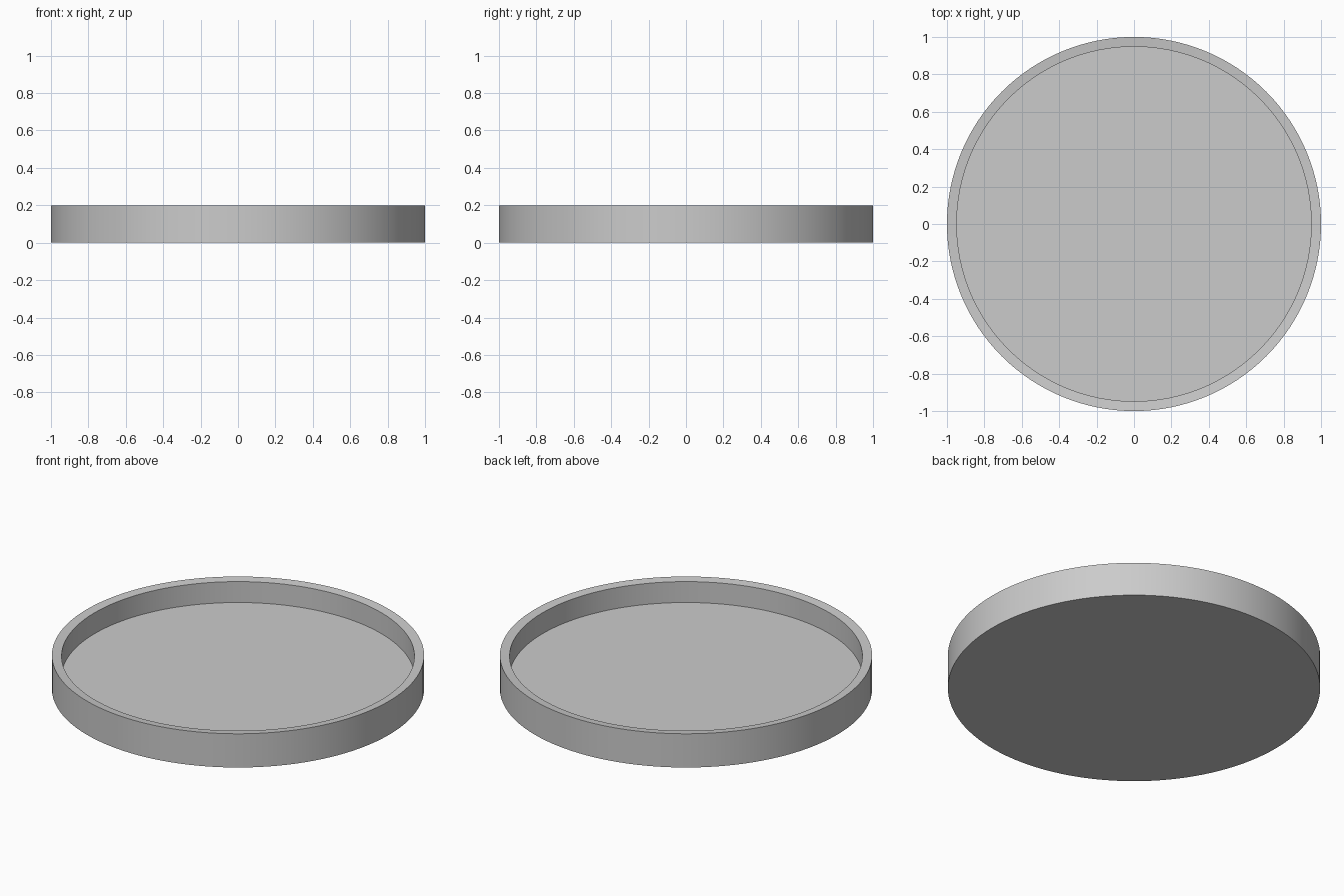
import bpy, bmesh, math

if "Cube" in bpy.data.objects:
    bpy.data.objects.remove(bpy.data.objects["Cube"])

SEGMENTS = 128

# Half profile (radius, z): base edge, rim outer, rim inner, floor edge
profile = [(1.0, 0.0), (1.0, 0.2), (0.948, 0.194), (0.948, 0.07)]

bm = bmesh.new()
rings = []
for r, z in profile:
    rings.append([bm.verts.new((r * math.cos(2 * math.pi * i / SEGMENTS),
                                r * math.sin(2 * math.pi * i / SEGMENTS), z))
                  for i in range(SEGMENTS)])

# Walls and rim
for a, b in zip(rings, rings[1:]):
    for i in range(SEGMENTS):
        j = (i + 1) % SEGMENTS
        bm.faces.new((a[i], a[j], b[j], b[i]))

# Underside and inner floor
bm.faces.new(rings[0][::-1])
bm.faces.new(rings[-1])
bmesh.ops.recalc_face_normals(bm, faces=bm.faces)

mesh = bpy.data.meshes.new("round_tray")
bm.to_mesh(mesh)
bm.free()
tray = bpy.data.objects.new("round_tray", mesh)
bpy.context.collection.objects.link(tray)

# Smooth walls with crisp rim edges
bpy.context.view_layer.objects.active = tray
tray.select_set(True)
bpy.ops.object.shade_smooth_by_angle(angle=math.radians(30))
